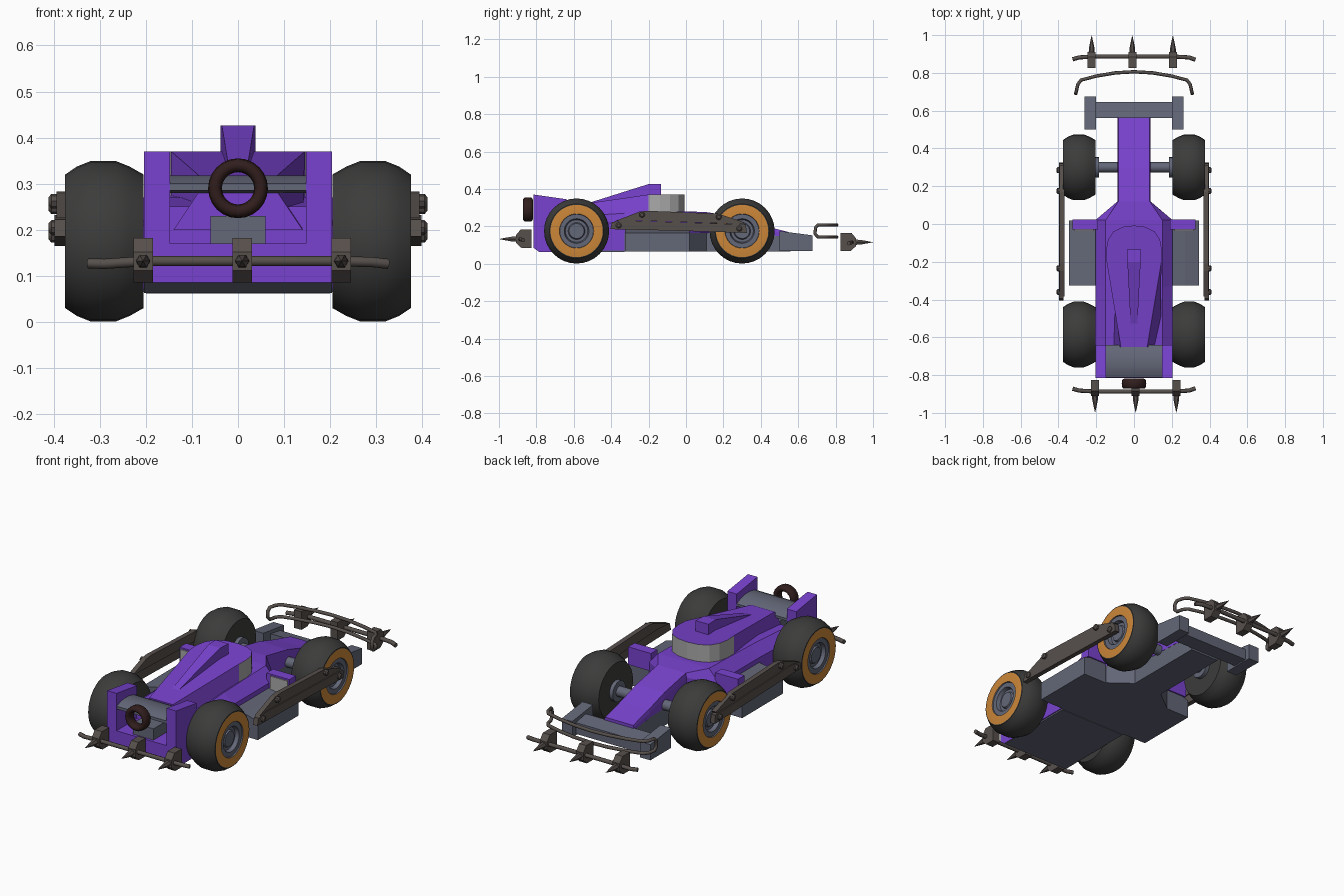
import bpy, bmesh, math
from mathutils import Matrix, Vector

if "Cube" in bpy.data.objects:
    bpy.data.objects.remove(bpy.data.objects["Cube"])

def material(name, r, g, b):
    m = bpy.data.materials.new(name)
    m.diffuse_color = (r, g, b, 1)
    m.use_nodes = True
    m.node_tree.nodes["Principled BSDF"].inputs["Base Color"].default_value = m.diffuse_color
    return m

PURPLE = material("purple paint", 0.19, 0.055, 0.62)
GREY = material("blue grey", 0.125, 0.135, 0.185)
TYRE = material("tyre black", 0.045, 0.045, 0.044)
ORANGE = material("orange", 0.60, 0.24, 0.04)
METAL = material("scrap metal", 0.095, 0.08, 0.073)
LIGHT = material("light grey", 0.40, 0.40, 0.41)
DARKRED = material("dark red", 0.03, 0.013, 0.012)

def finish(name, bm, mats, smooth=0):
    bmesh.ops.recalc_face_normals(bm, faces=bm.faces)
    if smooth:
        for f in bm.faces:
            f.smooth = True
        for e in bm.edges:
            e.smooth = e.calc_face_angle(0) < math.radians(smooth)
    me = bpy.data.meshes.new(name)
    bm.to_mesh(me)
    bm.free()
    for m in mats:
        me.materials.append(m)
    ob = bpy.data.objects.new(name, me)
    bpy.context.collection.objects.link(ob)
    return ob

def loft(name, rings, mats, rule=None, smooth=0):
    """Skin between rings of equal point count, with capped ends."""
    bm = bmesh.new()
    vs = [[bm.verts.new(p) for p in r] for r in rings]
    n = len(vs[0])
    for a, b in zip(vs, vs[1:]):
        for i in range(n):
            bm.faces.new((a[i], a[(i + 1) % n], b[(i + 1) % n], b[i]))
    bm.faces.new(vs[0])
    bm.faces.new(vs[-1])
    if rule:
        bm.normal_update()
        for f in bm.faces:
            f.material_index = rule(f)
    return finish(name, bm, mats, smooth)

def slab(name, yz, x0, x1, mat, smooth=0):
    """Side profile pushed out along x."""
    return loft(name, [[(x, y, z) for y, z in yz] for x in (x0, x1)], [mat], None, smooth)

def box(name, x0, x1, y0, y1, z0, z1, mat):
    return slab(name, [(y0, z0), (y1, z0), (y1, z1), (y0, z1)], x0, x1, mat)

def lathe(name, prof, mats, ids, matrix, segs=32, closed=False):
    """Turn a profile of (along, radius) points round the local x axis."""
    bm = bmesh.new()
    rows = []
    for a, r in prof:
        if r == 0:
            rows.append([bm.verts.new((a, 0, 0))] * segs)
        else:
            rows.append([bm.verts.new((a, r * math.cos(2 * math.pi * k / segs),
                                       r * math.sin(2 * math.pi * k / segs))) for k in range(segs)])
    if closed:
        rows.append(rows[0])
    for j, (a, b) in enumerate(zip(rows, rows[1:])):
        for k in range(segs):
            q = list(dict.fromkeys((a[k], a[(k + 1) % segs], b[(k + 1) % segs], b[k])))
            bm.faces.new(q).material_index = ids[j]
    bmesh.ops.transform(bm, matrix=matrix, verts=bm.verts)
    return finish(name, bm, mats, 40)

def tube(name, pts, r, mat, cyclic=False):
    cu = bpy.data.curves.new(name, 'CURVE')
    cu.dimensions = '3D'
    cu.bevel_depth, cu.bevel_resolution, cu.use_fill_caps = r, 2, True
    s = cu.splines.new('POLY')
    s.points.add(len(pts) - 1)
    for p, c in zip(s.points, pts):
        p.co = (*c, 1)
    s.use_cyclic_u = cyclic
    tmp = bpy.data.objects.new(name + "_path", cu)
    bpy.context.collection.objects.link(tmp)
    bpy.context.view_layer.update()
    me = bpy.data.meshes.new_from_object(tmp.evaluated_get(bpy.context.evaluated_depsgraph_get()))
    bpy.data.objects.remove(tmp)
    me.materials.clear()
    me.materials.append(mat)
    for p in me.polygons:
        p.use_smooth = True
    bpy.context.collection.objects.link(bpy.data.objects.new(name, me))

def section(y, w, tw, zb, zs, zt):
    half = [(w, zb), (w, zs), (tw, zt)]
    return [(x, y, z) for x, z in half] + [(-x, y, z) for x, z in reversed(half)]

# main body and nose
loft("body_rear", [section(-.645, .205, .15, .07, .21, .25), section(-.33, .205, .15, .07, .22, .27)], [PURPLE])
loft("body_front", [section(*s) for s in (
    (-.33, .205, .15, .165, .22, .27), (.02, .205, .15, .165, .22, .28),
    (.12, .087, .083, .165, .25, .275), (.3, .087, .083, .16, .215, .24),
    (.43, .087, .083, .155, .18, .20), (.565, .087, .083, .14, .155, .165))], [PURPLE])
loft("lower_hull", [section(y, w, w, .065, .12, .168) for y, w in
                    ((-.33, .204), (.02, .204), (.11, .086), (.45, .086))], [GREY])
box("nose_base", -.086, .086, .45, .56, .065, .15, GREY)
box("floor", -.2, .2, -.785, -.33, .062, .072, GREY)

# rear end with side plates, wing and exhaust box
loft("rear_block", [[(x, y, z) for y, z in ((-.815, .085), (-.785, .063), (-.64, .065), (-.64, .17), (-.815, .17))]
                    for x in (-.204, .204)], [PURPLE, GREY],
     lambda f: 1 if f.calc_center_median().z < .08 else 0)
for s in (-1, 1):
    slab("rear_side_plate", [(-.815, .165), (-.815, .37), (-.64, .345), (-.64, .165)], s * .148, s * .204, PURPLE)
slab("rear_wing", [(-.812, .285), (-.812, .30), (-.785, .312), (-.75, .318), (-.71, .317),
                   (-.67, .308), (-.64, .293), (-.64, .28)], -.148, .148, GREY, 35)
box("exhaust_box", -.06, .06, -.80, -.64, .165, .23, GREY)

# cockpit band and engine cover
half = [(.07, -.65), (.145, -.2), (.148, -.14), (.138, -.085), (.11, -.04), (.06, -.015), (0, -.008)]
outline = half + [(-x, y) for x, y in half[-2::-1]]
def cover_ring(low):
    out = []
    for x, y in outline:
        top = .37 if y > -.25 else .305
        k = 2.0 if low and y < -.6 else 1
        out.append((x * k, y, .2 if low else top))
    return out
loft("engine_cover", [cover_ring(True), cover_ring(False)], [PURPLE, LIGHT],
     lambda f: 1 if abs(f.normal.z) < .3 and f.calc_center_median().y > -.2 else 0)
loft("air_fin", [[(-a, y, z0), (a, y, z0), (a, y, z1), (-a, y, z1)] for y, a, z0, z1 in
                 ((-.53, .018, .29, .322), (-.2, .035, .34, .426), (-.135, .038, .36, .426))], [PURPLE])

# side pods and purple pods with light rear panels
for s in (-1, 1):
    loft("side_pod", [[(s * .2, y, .065), (s * .345, y, .065), (s * .345, y, .165), (s * .27, y, .185),
                       (s * .2, y, .195)] for y in (-.325, .018)], [GREY])
    box("side_winglet", s * .19, s * .325, -.03, .025, .175, .27, PURPLE)
    box("winglet_panel", s * .215, s * .317, -.036, -.028, .185, .262, LIGHT)

# front wing
slab("front_wing", [(.56, .075), (.645, .075), (.645, .135), (.56, .15)], -.205, .205, GREY)
for s in (-1, 1):
    slab("front_wing_end", [(.5, .068), (.675, .068), (.675, .152), (.5, .175)], s * .2, s * .262, GREY)

# wheels: tyre, orange wall, recessed hub
wheel = [(.205, 0), (.205, .145), (.235, .162), (.265, .174), (.32, .174), (.35, .162), (.375, .145), (.376, .140),
         (.376, .092), (.37, .09), (.37, .066), (.35, .06), (.35, .045), (.36, .04), (.36, 0)]
ids = [0] * 7 + [1] + [2] * 6
for s in (-1, 1):
    for y in (-.585, .3):
        lathe("wheel", wheel, [TYRE, ORANGE, GREY], ids,
              Matrix.Translation((0, y, .175)) @ Matrix.Diagonal((s, 1, 1, 1)))
    # front axle and its disc
    lathe("front_axle", [(.07, 0), (.07, .027), (.185, .027), (.185, .055), (.21, .055), (.21, 0)],
          [GREY], [0] * 5, Matrix.Translation((0, .3, .175)) @ Matrix.Diagonal((s, 1, 1, 1)), 16)

# ring at the tail
ring = [(.027 * math.copysign(abs(math.cos(t)) ** .6, math.cos(t)), .05 + .015 * math.sin(t))
        for t in (2 * math.pi * k / 12 for k in range(12))]
lathe("tail_ring", ring, [DARKRED], [0] * 12,
      Matrix.Translation((0, -.845, .29)) @ Matrix.Rotation(math.pi / 2, 4, 'Z'), 24, True)

# armour bars along both sides
for s in (-1, 1):
    slab("lower_side_bar", [(-.405, .185), (-.395, .222), (-.33, .232), (.32, .21), (.325, .165), (-.1, .178)],
         s * .372, s * .398, METAL)
    slab("upper_side_bar", [(-.385, .226), (-.25, .278), (-.21, .283), (.17, .268), (.31, .222), (.3, .212), (-.3, .232)],
         s * .368, s * .394, METAL)
    for y, z in ((-.36, .205), (-.235, .262), (.175, .25), (.285, .188)):
        lathe("bar_bolt", [(.39, .016), (.405, .016), (.411, .009), (.411, 0)], [METAL], [0] * 3,
              Matrix.Translation((0, y, z)) @ Matrix.Diagonal((s, 1, 1, 1)), 8)

# spiked bars at both ends
for d, z in ((-1, .132), (1, .115)):
    name = "tail" if d < 0 else "nose"
    tube(name + "_spike_bar", [(-.325, d * .872, z - .005), (-.29, d * .882, z - .006), (-.2, d * .887, z),
                               (.2, d * .887, z), (.29, d * .882, z - .002), (.325, d * .87, z - .006)], .011, METAL)
    for x in (-.215, 0, .215):
        x -= d * .009
        slab(name + "_spike_block", [(d * y, z + h) for y, h in (
            (.825, -.047), (.825, .05), (.885, .05), (.91, .02), (.91, -.02), (.88, -.047))],
             x - .021, x + .021, METAL)
        lathe(name + "_spike", [(.90, 0), (.90, .016), (.93, .015), (.965, .008), (1.0, 0)], [METAL], [0] * 4,
              Matrix.Translation((x, 0, z)) @ Matrix.Rotation(d * math.pi / 2, 4, 'Z'), 6)

# front bumper hoop: two bowed rails joined at the ends
rail = [(-.305, .705), (-.297, .74), (-.28, .762), (-.2, .783), (-.1, .8), (0, .806),
        (.1, .8), (.2, .783), (.28, .762), (.297, .74), (.305, .705)]
hoop = [(x, y, .207) for x, y in rail] + [(.308, .692, .192), (.308, .69, .16)]
hoop += [(x, y, .143) for x, y in reversed(rail)] + [(-.308, .69, .16), (-.308, .692, .192)]
tube("bumper_hoop", hoop, .009, METAL, True)
